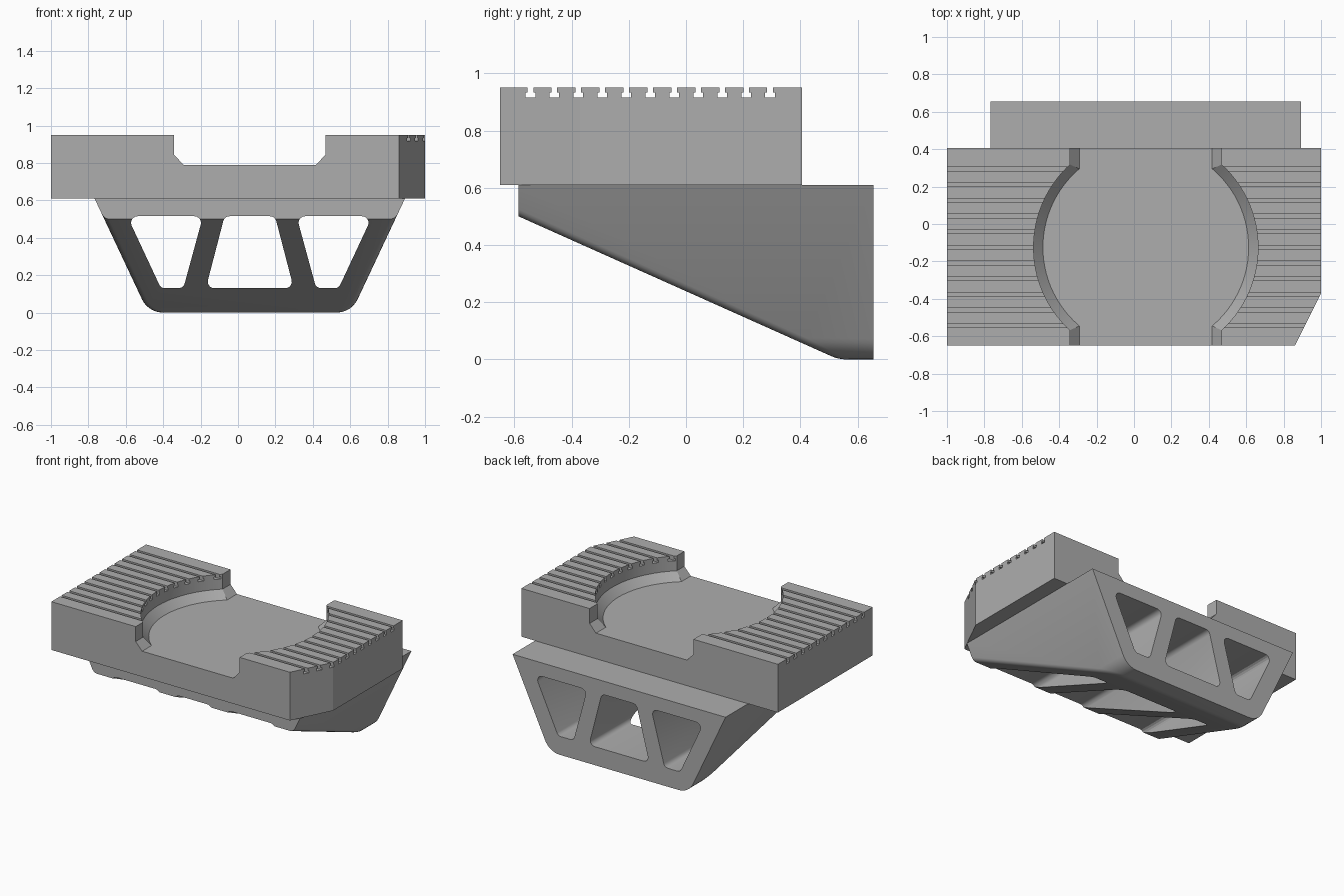
import bpy, bmesh
from math import cos, sin, pi, tan
from mathutils import Vector

if "Cube" in bpy.data.objects:
    bpy.data.objects.remove(bpy.data.objects["Cube"])

MID = 0.063            # centre line of the recess and the support
SLOPE = 0.447          # fall of the support underside

grey = bpy.data.materials.new("plain grey")
grey.use_nodes = True
COLOUR = (0.42, 0.42, 0.42, 1)
grey.diffuse_color = COLOUR
grey.node_tree.nodes["Principled BSDF"].inputs["Base Color"].default_value = COLOUR


def rounded(points, radii, steps=8):
    """Replace polygon corners by arcs."""
    out = []
    for i, (p, r) in enumerate(zip(points, radii)):
        p = Vector(p)
        a = (Vector(points[i - 1]) - p).normalized()
        b = (Vector(points[(i + 1) % len(points)]) - p).normalized()
        if r == 0:
            out.append(p)
            continue
        half = a.angle(b) / 2
        centre = p + (a + b).normalized() * (r / sin(half))
        start = p + a * (r / tan(half)) - centre
        end = p + b * (r / tan(half)) - centre
        sweep = pi - 2 * half
        for k in range(steps + 1):
            t = k / steps
            out.append(centre + (start * sin((1 - t) * sweep) + end * sin(t * sweep)) / sin(sweep))
    return out


def loft(bm, rings):
    """Skin a closed solid through rings of equal size."""
    loops = [[bm.verts.new(p) for p in ring] for ring in rings]
    n = len(loops[0])
    for a, b in zip(loops, loops[1:]):
        for i in range(n):
            j = (i + 1) % n
            bm.faces.new((a[i], a[j], b[j], b[i]))
    bm.faces.new(loops[0][::-1])
    bm.faces.new(loops[-1])
    bmesh.ops.recalc_face_normals(bm, faces=bm.faces[:])


def along_y(bm, profile, y0, y1):
    loft(bm, [[(x, y, z) for x, z in profile] for y in (y0, y1)])


def make(name, bm):
    mesh = bpy.data.meshes.new(name)
    bm.to_mesh(mesh)
    bm.free()
    obj = bpy.data.objects.new(name, mesh)
    bpy.context.collection.objects.link(obj)
    mesh.materials.append(grey)
    return obj


def cut(obj, bm):
    cutter = make("cutter", bm)
    mod = obj.modifiers.new("cut", "BOOLEAN")
    mod.operation, mod.solver, mod.object = "DIFFERENCE", "EXACT", cutter
    bpy.context.view_layer.update()
    result = obj.evaluated_get(bpy.context.evaluated_depsgraph_get())
    mesh = bpy.data.meshes.new_from_object(result)
    obj.modifiers.clear()
    obj.data = mesh
    bpy.data.objects.remove(cutter)


def smooth(obj):
    bpy.ops.object.select_all(action="DESELECT")
    obj.select_set(True)
    bpy.context.view_layer.objects.active = obj
    bpy.ops.object.shade_smooth_by_angle(angle=0.4)


# Upper block with one clipped corner
bm = bmesh.new()
outline = [(-1, -0.65), (0.86, -0.65), (1, -0.37), (1, 0.405), (-1, 0.405)]
loft(bm, [[(x, y, z) for x, y in outline] for z in (0.61, 0.95)])
block = make("upper_block", bm)

# Straight channel with chamfered floor edges
half = [(0.355, 0.79), (0.405, 0.845), (0.405, 1.1)]
channel = [(MID + x, z) for x, z in half] + [(MID - x, z) for x, z in half[::-1]]
bm = bmesh.new()
along_y(bm, channel, -0.8, 0.6)
cut(block, bm)

# Round recess with the same chamfer
bm = bmesh.new()
N = 96
loft(bm, [[(MID + r * cos(2 * pi * i / N), -0.125 + r * sin(2 * pi * i / N), z) for i in range(N)]
          for r, z in ((0.55, 0.79), (0.6, 0.845), (0.6, 1.1))])
cut(block, bm)

# Row of T-shaped grooves across the top
bm = bmesh.new()
side = [(0.017, 0.916), (0.017, 0.933), (0.01, 0.933), (0.01, 1)]
tee = side + [(-y, z) for y, z in side[::-1]]
for i in range(11):
    y0 = -0.544 + i * 0.0838
    loft(bm, [[(x, y0 + y, z) for y, z in tee] for x in (-1.1, 1.1)])
cut(block, bm)
smooth(block)

# Tapered support, cut off by the sloping underside
bm = bmesh.new()
shape = [(MID - 0.83, 0.61), (MID - 0.543, 0), (MID + 0.543, 0), (MID + 0.83, 0.61)]
along_y(bm, rounded(shape, [0, 0.125, 0.125, 0]), -0.585, 0.655)
normal = Vector((0, -SLOPE, -1)).normalized()
cutaway = bmesh.ops.bisect_plane(bm, geom=bm.verts[:] + bm.edges[:] + bm.faces[:],
                                 plane_co=(0, -0.585, 0.5), plane_no=normal, clear_outer=True)
rim = [e for e in cutaway["geom_cut"] if isinstance(e, bmesh.types.BMEdge)]
bmesh.ops.contextual_create(bm, geom=rim)
bmesh.ops.recalc_face_normals(bm, faces=bm.faces[:])
soft = [e for e in rim if min(v.co.y for v in e.verts) > -0.58 or
        abs(e.verts[0].co.y - e.verts[1].co.y) > 0.1]
bmesh.ops.bevel(bm, geom=soft, offset=0.025, segments=4, profile=0.5, affect="EDGES", clamp_overlap=True)
support = make("support", bm)

# Three rounded openings through the support
TOP, LOW = 0.515, 0.13
centre_hole = [(-0.135, TOP), (-0.235, LOW), (0.235, LOW), (0.135, TOP)]
side_hole = [(0.25, TOP), (0.355, LOW), (0.475, LOW), (0.655, TOP)]
mirrored = [(-x, z) for x, z in side_hole[::-1]]
bm = bmesh.new()
for hole in (centre_hole, side_hole, mirrored):
    path = rounded([(MID + x, z) for x, z in hole], [0.035] * 4, 5)
    along_y(bm, path, -0.8, 0.8)
cut(support, bm)
smooth(support)
